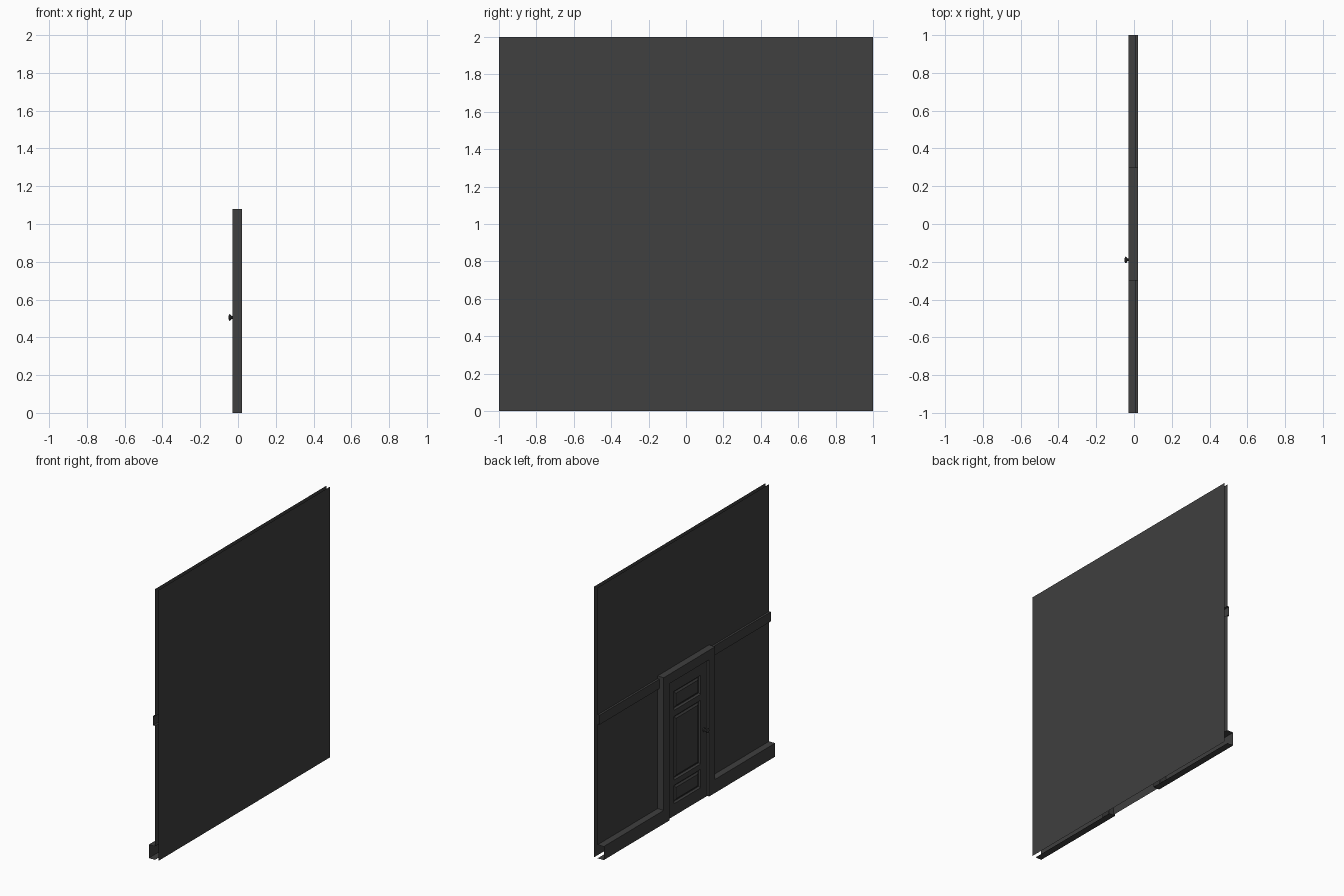
import bpy, bmesh, math
from mathutils import Vector

if "Cube" in bpy.data.objects:
    bpy.data.objects.remove(bpy.data.objects["Cube"])

dark = bpy.data.materials.new("dark_grey")
dark.diffuse_color = (0.05, 0.05, 0.05, 1)
dark.use_nodes = True
dark.node_tree.nodes["Principled BSDF"].inputs["Base Color"].default_value = dark.diffuse_color

BACK, INNER, FRONT, DOOR = 0.05, 0.022, -0.028, -0.012
FRAME_Y, OPEN_Y, FRAME_TOP, OPEN_TOP = 0.3, 0.23, 1.08, 1.01


def finish(name, bm):
    me = bpy.data.meshes.new(name)
    bm.to_mesh(me)
    bm.free()
    ob = bpy.data.objects.new(name, me)
    bpy.context.collection.objects.link(ob)
    me.materials.append(dark)
    return ob


def face(bm, pts, facing):
    f = bm.faces.new([bm.verts.new(p) for p in pts])
    f.normal_update()
    if f.normal.dot(Vector(facing)) < 0:
        f.normal_flip()
    return f


def wall_sheet(bm, x, y0, y1, z0, z1, facing):
    return face(bm, [(x, y0, z0), (x, y1, z0), (x, y1, z1), (x, y0, z1)], facing)


def sweep_y(name, profile, y0, y1):
    """Open x/z profile swept along y."""
    bm = bmesh.new()
    a = [bm.verts.new((x, y0, z)) for x, z in profile]
    b = [bm.verts.new((x, y1, z)) for x, z in profile]
    for i in range(len(profile) - 1):
        bm.faces.new((a[i], a[i + 1], b[i + 1], b[i]))
    bm.normal_update()
    bm.faces.ensure_lookup_table()
    if bm.faces[1].normal.x > 0:
        bmesh.ops.reverse_faces(bm, faces=bm.faces[:])
    return finish(name, bm)


# Outer wall skin
bm = bmesh.new()
wall_sheet(bm, BACK, -1, 1, 0, 2, (1, 0, 0))
finish("outer_wall", bm)

# Inner wall: skirting, lower wall and chair rail as one profile each side
profile = [(INNER, 0), (FRONT, 0), (FRONT, 0.1), (INNER, 0.1),
           (INNER, 0.99), (0.007, 0.99), (0.007, 1.06), (INNER, 1.06)]
sweep_y("lower_wall_left", profile, FRAME_Y, 1)
sweep_y("lower_wall_right", profile, -1, -FRAME_Y)

bm = bmesh.new()
wall_sheet(bm, INNER, -1, 1, 1.06, 2, (-1, 0, 0))
finish("upper_wall", bm)

# Door frame: arch outline extruded, open at the back
bm = bmesh.new()
outline = [(FRAME_Y, 0), (FRAME_Y, FRAME_TOP), (-FRAME_Y, FRAME_TOP), (-FRAME_Y, 0),
           (-OPEN_Y, 0), (-OPEN_Y, OPEN_TOP), (OPEN_Y, OPEN_TOP), (OPEN_Y, 0)]
f = face(bm, [(FRONT, y, z) for y, z in outline], (-1, 0, 0))
res = bmesh.ops.extrude_edge_only(bm, edges=f.edges[:])
for v in res["geom"]:
    if isinstance(v, bmesh.types.BMVert):
        v.co.x = INNER
bmesh.ops.recalc_face_normals(bm, faces=bm.faces[:])
f.normal_update()
if f.normal.x > 0:
    bmesh.ops.reverse_faces(bm, faces=bm.faces[:])
finish("door_frame", bm)

# Door leaf with three raised-and-fielded panels
bm = bmesh.new()
ys = [-OPEN_Y, -0.155, 0.155, OPEN_Y]
zs = [0, 0.09, 0.225, 0.265, 0.735, 0.78, 0.92, OPEN_TOP]
panels = []
for i in range(3):
    for j in range(7):
        f = wall_sheet(bm, DOOR, ys[i], ys[i + 1], zs[j], zs[j + 1], (-1, 0, 0))
        if i == 1 and j % 2:
            panels.append(f)
bmesh.ops.remove_doubles(bm, verts=bm.verts[:], dist=1e-5)
panels = [f for f in bm.faces if abs(f.calc_center_median().y) < 0.01
          and any(zs[j] < f.calc_center_median().z < zs[j + 1] for j in (1, 3, 5))]
for thickness, shift in ((0.012, 0.012), (0.006, 0), (0.018, -0.009)):
    bmesh.ops.inset_individual(bm, faces=panels, thickness=thickness)
    for f in panels:
        for v in f.verts:
            v.co.x += shift
finish("door", bm)

# Door knob, turned about the x axis
bm = bmesh.new()
SIDES = 12
rings = []
for x, r in [(DOOR, 0.014), (-0.018, 0.014), (-0.02, 0.007), (-0.034, 0.007),
             (-0.039, 0.014), (-0.043, 0.018), (-0.047, 0.016), (-0.05, 0.008)]:
    rings.append([bm.verts.new((x, -0.19 + r * math.cos(2 * math.pi * k / SIDES),
                                0.505 + r * math.sin(2 * math.pi * k / SIDES)))
                  for k in range(SIDES)])
for a, b in zip(rings, rings[1:]):
    for k in range(SIDES):
        n = (k + 1) % SIDES
        bm.faces.new((a[k], a[n], b[n], b[k]))
bm.faces.new(rings[-1])
bm.faces.new(rings[0])
bmesh.ops.recalc_face_normals(bm, faces=bm.faces[:])
knob = finish("door_knob", bm)
bpy.context.view_layer.objects.active = knob
knob.select_set(True)
bpy.ops.object.shade_smooth_by_angle()
